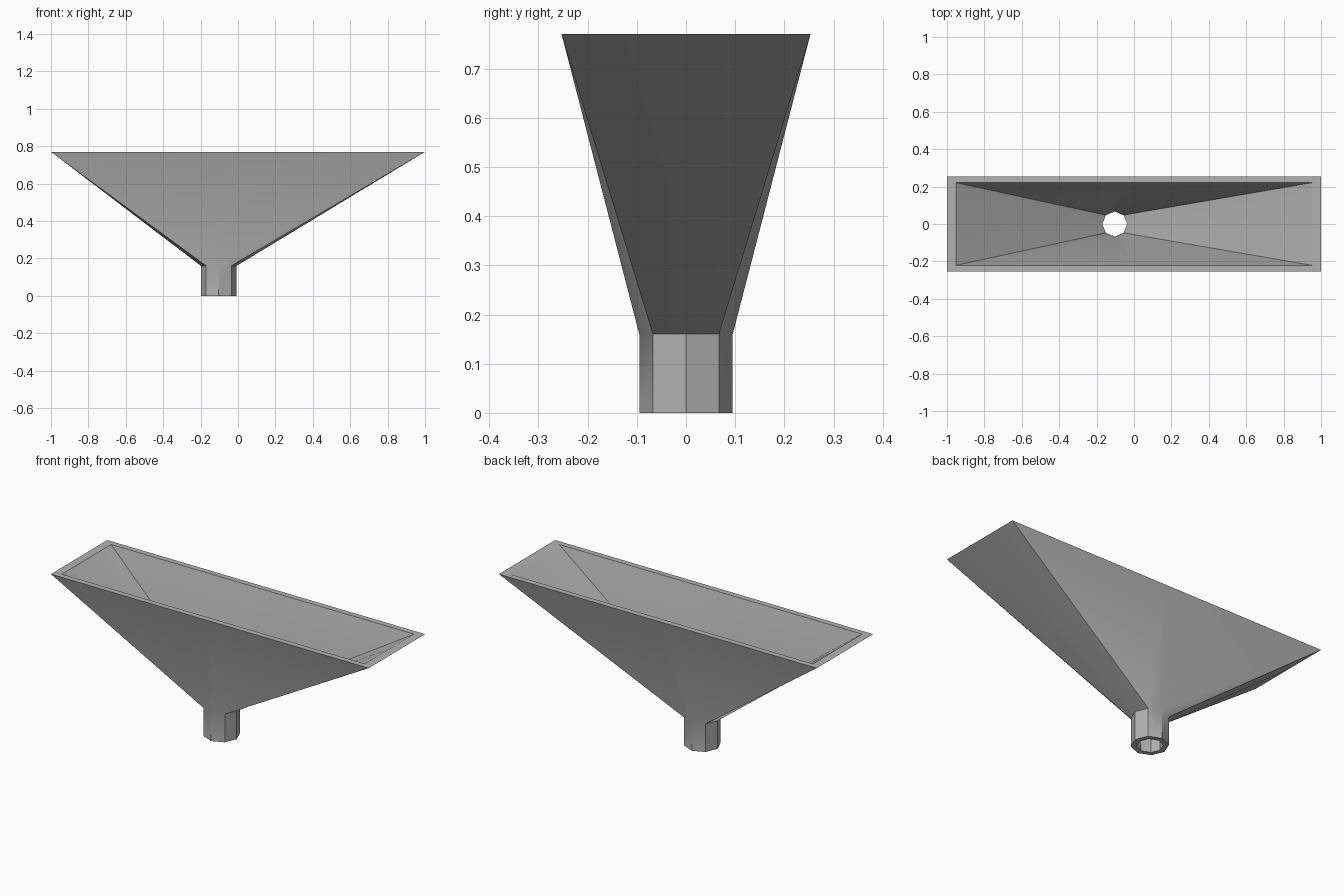
import bpy
import bmesh
from math import cos, sin, pi

cube = bpy.data.objects.get("Cube")
if cube:
    bpy.data.objects.remove(cube, do_unlink=True)

SPOUT_X = -0.103
NECK_Z, RIM_Z = 0.16, 0.77

# Single plain grey
grey = bpy.data.materials.new("plain grey")
grey.use_nodes = True
colour = (0.45, 0.45, 0.45, 1)
grey.diffuse_color = colour
grey.node_tree.nodes["Principled BSDF"].inputs["Base Color"].default_value = colour


def octagon(radius, z):
    return [(SPOUT_X + radius * cos(i * pi / 4), radius * sin(i * pi / 4), z)
            for i in range(8)]


def rectangle(half_x, half_y, z):
    # Corners and edge midpoints, in the same order as the octagon
    sign = lambda v: round(v * 1.2)
    return [(half_x * sign(cos(i * pi / 4)), half_y * sign(sin(i * pi / 4)), z)
            for i in range(8)]


def loft_ring(name, loops):
    # Skin consecutive loops, closing the last back onto the first
    bm = bmesh.new()
    rings = [[bm.verts.new(p) for p in loop] for loop in loops]
    for a, b in zip(rings, rings[1:] + rings[:1]):
        for i in range(8):
            j = (i + 1) % 8
            bm.faces.new((a[i], a[j], b[j], b[i]))
    bmesh.ops.recalc_face_normals(bm, faces=bm.faces)
    mesh = bpy.data.meshes.new(name)
    bm.to_mesh(mesh)
    bm.free()
    mesh.materials.append(grey)
    obj = bpy.data.objects.new(name, mesh)
    bpy.context.collection.objects.link(obj)
    bpy.ops.object.select_all(action='DESELECT')
    obj.select_set(True)
    bpy.context.view_layer.objects.active = obj
    bpy.ops.object.shade_smooth_by_angle(angle=pi / 6)
    return obj


# Hollow hopper and spout: up the outside, over the rim, down the inside
loft_ring("funnel", [
    octagon(0.095, 0),
    octagon(0.095, NECK_Z),
    rectangle(1.0, 0.253, RIM_Z),
    rectangle(0.953, 0.221, RIM_Z),
    octagon(0.067, NECK_Z + 0.01),
    octagon(0.067, 0),
])
